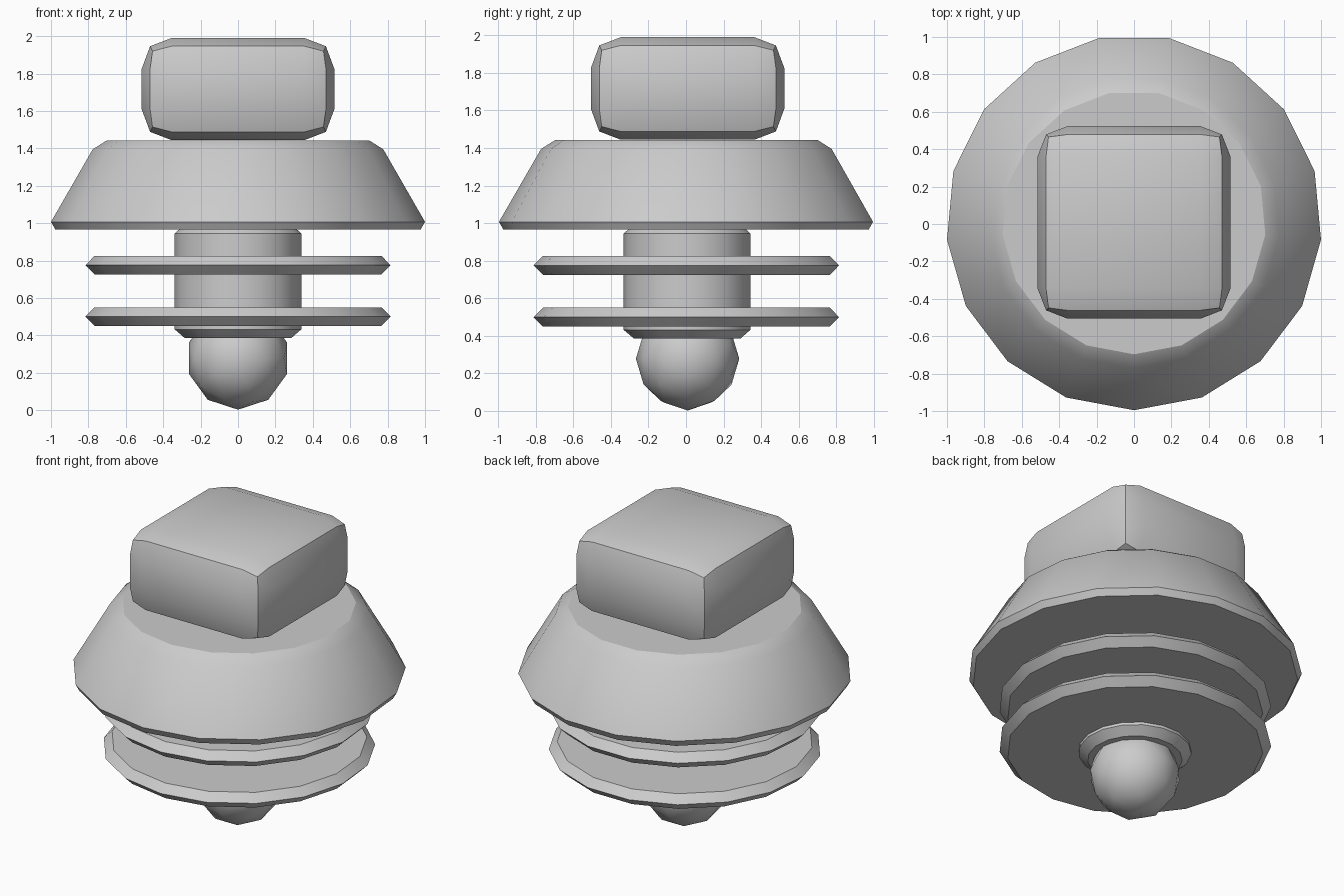
import bpy, bmesh, math

if "Cube" in bpy.data.objects:
    bpy.data.objects.remove(bpy.data.objects["Cube"])

SIDES = 17
CY = 0.0085  # a 17-sided ring is slightly off-centre in y


def finish(name, bm, angle=30):
    bmesh.ops.recalc_face_normals(bm, faces=bm.faces)
    me = bpy.data.meshes.new(name)
    bm.to_mesh(me)
    bm.free()
    ob = bpy.data.objects.new(name, me)
    bpy.context.collection.objects.link(ob)
    bpy.ops.object.select_all(action='DESELECT')
    ob.select_set(True)
    bpy.context.view_layer.objects.active = ob
    bpy.ops.object.shade_smooth_by_angle(angle=math.radians(angle))
    return ob


def lathe(name, profile):
    """Closed 17-sided solid from (radius, z) points, bottom to top."""
    bm = bmesh.new()
    rings = []
    for r, z in profile:
        angles = [-math.pi / 2 + k * math.tau / SIDES for k in range(SIDES)]
        rings.append([bm.verts.new((r * math.cos(a), CY + r * math.sin(a), z)) for a in angles])
    for lo, hi in zip(rings, rings[1:]):
        for k in range(SIDES):
            n = (k + 1) % SIDES
            bm.faces.new((lo[k], lo[n], hi[n], hi[k]))
    bm.faces.new(rings[0][::-1])
    bm.faces.new(rings[-1])
    return finish(name, bm)


# Round tip at the bottom, its poles along y
bm = bmesh.new()
bmesh.ops.create_icosphere(bm, subdivisions=2, radius=0.275)
for v in bm.verts:
    x, y, z = v.co
    v.co = (x, CY - z, y + 0.278)
finish("tip_ball", bm)

# Central shaft with chamfered ends
lathe("shaft", [(0.285, 0.385), (0.34, 0.432), (0.34, 0.945), (0.29, 0.99)])

# Two thin flanges
for name, z in (("lower_flange", 0.50), ("upper_flange", 0.775)):
    lathe(name, [(0.77, z - 0.05), (0.82, z), (0.77, z + 0.05)])

# Wide sloping collar
lathe("collar", [(0.98, 0.965), (1.004, 1.007), (0.78, 1.395), (0.705, 1.442)])

# Cushion-shaped square head: 3 x 3 quads per side, softened edges and corners
bm = bmesh.new()
bmesh.ops.create_cube(bm, size=2)
bmesh.ops.subdivide_edges(bm, edges=bm.edges[:], cuts=2, use_grid_fill=True)
# per axis: inner loop, face plane, edge and corner offsets
LEVELS = {'in': (0.355, 0.355, 0.108), 1: (0.515, 0.515, 0.273),
          2: (0.47, 0.47, 0.229), 3: (0.457, 0.457, 0.203)}
for v in bm.verts:
    outer = [abs(c) > 0.9 for c in v.co]
    count = sum(outer)
    v.co = [math.copysign(LEVELS[count if outer[i] else 'in'][i], v.co[i]) for i in range(3)]
    v.co.y += CY
    v.co.z += 1.717
finish("square_head", bm)
